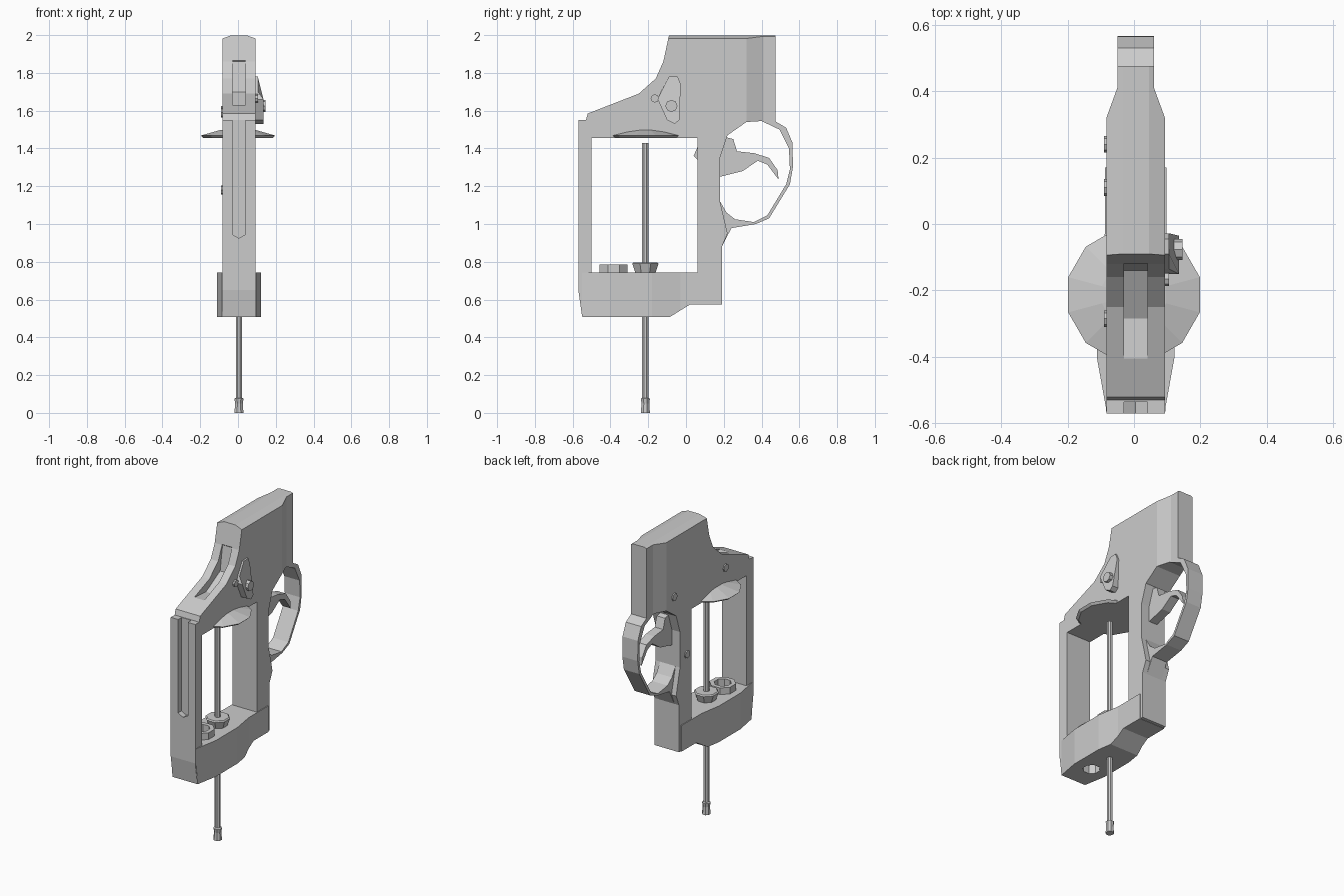
import bpy, bmesh, math

if "Cube" in bpy.data.objects:
    bpy.data.objects.remove(bpy.data.objects["Cube"])

CX = 0.005  # mid-plane of the frame


def prism(name, pts, lo, hi, axis="x"):
    """Extrude a 2D outline: axis x -> (y,z), axis y -> (x,z), axis z -> (x,y)."""
    place = {"x": lambda p, d: (d, p[0], p[1]),
             "y": lambda p, d: (p[0], d, p[1]),
             "z": lambda p, d: (p[0], p[1], d)}[axis]
    bm = bmesh.new()
    a = [bm.verts.new(place(p, lo)) for p in pts]
    b = [bm.verts.new(place(p, hi)) for p in pts]
    n = len(pts)
    bm.faces.new(a)
    bm.faces.new(b[::-1])
    for i in range(n):
        bm.faces.new((a[i], b[i], b[(i + 1) % n], a[(i + 1) % n]))
    return finish(name, bm)


def finish(name, bm):
    bmesh.ops.recalc_face_normals(bm, faces=bm.faces[:])
    me = bpy.data.meshes.new(name)
    bm.to_mesh(me)
    bm.free()
    ob = bpy.data.objects.new(name, me)
    bpy.context.collection.objects.link(ob)
    return ob


def lathe(name, rings, x, y, n, closed=False):
    """Stack of (radius, z) rings round a vertical axis; closed makes a tube."""
    bm = bmesh.new()
    rows = [[bm.verts.new((x + r * math.cos(math.tau * (i + .5) / n),
                           y + r * math.sin(math.tau * (i + .5) / n), z))
             for i in range(n)] for r, z in rings]
    pairs = list(zip(rows, rows[1:])) + ([(rows[-1], rows[0])] if closed else [])
    for p, q in pairs:
        for i in range(n):
            j = (i + 1) % n
            bm.faces.new((p[i], p[j], q[j], q[i]))
    if not closed:
        bm.faces.new(rows[0])
        bm.faces.new(rows[-1])
    return finish(name, bm)


def boolean(ob, tool, op="DIFFERENCE"):
    m = ob.modifiers.new(op.title(), "BOOLEAN")
    m.operation, m.object, m.solver = op, tool, "EXACT"
    tool.hide_render = True
    tool.hide_set(True)


# Main frame: side profile trimmed by plan and front outlines
frame = prism("frame", [
    (-.57, 1.55), (-.57, .65), (-.55, .51), (-.085, .51), (.02, .575), (.19, .575),
    (.19, .88), (.22, .95), (.18, 1.12), (.18, 1.35), (.22, 1.47), (.32, 1.54),
    (.40, 1.545), (.475, 1.525), (.475, 2.0), (-.09, 2.0), (-.12, 1.86),
    (-.16, 1.77), (-.25, 1.69), (-.52, 1.585), (-.53, 1.55)], -.2, .2)
plan = prism("plan_trim", [(-.083, -.7), (.093, -.7), (.093, .32), (.06, .41),
                           (.06, .6), (-.05, .6), (-.05, .41), (-.083, .32)],
             0, 2.5, "z")
crown = prism("crown_trim", [(-.15, .3), (.16, .3), (.16, 1.97), (.093, 1.982),
                             (.045, 1.999), (-.035, 1.999), (-.083, 1.982), (-.15, 1.97)],
              -1, 1, "y")
boolean(frame, plan, "INTERSECT")
boolean(frame, crown, "INTERSECT")

# Cylinder window, sighting groove and front ejector slot
window = prism("window_cutter", [(-.5, .74), (.06, .74), (.06, 1.455), (-.5, 1.455)],
               -.3, .3)
groove = prism("groove_cutter", [(-.41, 1.63), (-.285, 1.62), (-.14, 1.70), (-.115, 1.86),
                                 (-.2, 1.95), (-.5, 1.8)], -.03, .041)
slot = prism("slot_cutter", [(-.03, 1.6), (-.03, .945), (CX, .925), (.04, .945), (.04, 1.6)],
             -.7, -.535, "y")
for cutter in (window, groove, slot):
    boolean(frame, cutter)

# Widened lower yoke, bored for the barrel
yoke = prism("yoke", [(-.565, .742), (-.565, .65), (-.549, .508), (-.085, .508),
                      (.02, .573), (.17, .573), (.17, .742)], -.3, .3)
yoke_plan = prism("yoke_trim", [(-.085, -.6), (.095, -.6), (.095, -.55), (.122, -.40),
                                (.122, -.18), (.098, -.03), (.098, .3), (-.088, .3),
                                (-.088, -.03), (-.112, -.18), (-.112, -.40), (-.085, -.55)],
                  .3, 1, "z")
boolean(yoke, yoke_plan, "INTERSECT")
bore = lathe("bore_cutter", [(.052, .4), (.052, .9)], CX, -.383, 8)
boolean(frame, bore)
boolean(yoke, bore)

# Barrel end ring
lathe("barrel_end", [(.08, .735), (.08, .785), (.052, .785), (.052, .735)],
      CX, -.383, 8, closed=True)

# Trigger guard: band between an outer and an inner loop
outer = [(.18, .86), (.24, .978), (.37, 1.0), (.44, 1.03), (.55, 1.21), (.566, 1.30),
         (.564, 1.43), (.53, 1.51), (.47, 1.545), (.40, 1.56)]
inner = [(.18, 1.12), (.215, 1.06), (.26, 1.025), (.36, 1.01), (.43, 1.045), (.53, 1.21),
         (.55, 1.29), (.545, 1.40), (.495, 1.50), (.40, 1.545)]
prism("trigger_guard", outer + inner[::-1], -.05, .06)

# Trigger
prism("trigger", [(.04, 1.36), (.06, 1.405), (.19, 1.465), (.25, 1.45), (.27, 1.385),
                  (.36, 1.375), (.44, 1.35), (.485, 1.285), (.49, 1.235), (.43, 1.315),
                  (.38, 1.335), (.30, 1.28), (.18, 1.25), (.06, 1.34)], -.025, .035)

# Recoil plate: shallow faceted dome over the window
lathe("recoil_plate", [(.19, 1.455), (.205, 1.468), (.10, 1.497), (.03, 1.505)],
      0, -.213, 12)

# Ejector rod with tip and collar
lathe("ejector_rod", [(.026, 0), (.022, .05), (.026, .075), (.018, .08), (.018, 1.43)],
      CX, -.215, 8)
lathe("rod_collar", [(.055, .735), (.075, .79), (.068, .797), (.03, .797)], CX, -.215, 8)

# Thumb latch with button and lug on the right side
latch = prism("thumb_latch", [(-.09, 1.78), (-.045, 1.782), (-.028, 1.74), (-.035, 1.55),
                              (-.06, 1.53), (-.10, 1.55), (-.15, 1.66), (-.135, 1.70)],
              .085, .135)
for v in latch.data.vertices:          # slope the upper end back to the frame
    if v.co.x > .1 and v.co.z > 1.69:
        v.co.x = .105


def pin(name, y, z, r, lo, hi):
    prism(name, [(y + r * math.cos(math.tau * i / 8), z + r * math.sin(math.tau * i / 8))
                 for i in range(8)], lo, hi)


pin("latch_button", -.077, 1.625, .032, .12, .146)
pin("latch_lug", -.165, 1.665, .022, .085, .105)

# Side-plate screws on the left
for i, (y, z) in enumerate([(.24, 1.6), (.11, 1.18), (-.285, 1.59)]):
    pin(f"side_screw_{i + 1}", y, z, .025, -.09, -.07)
